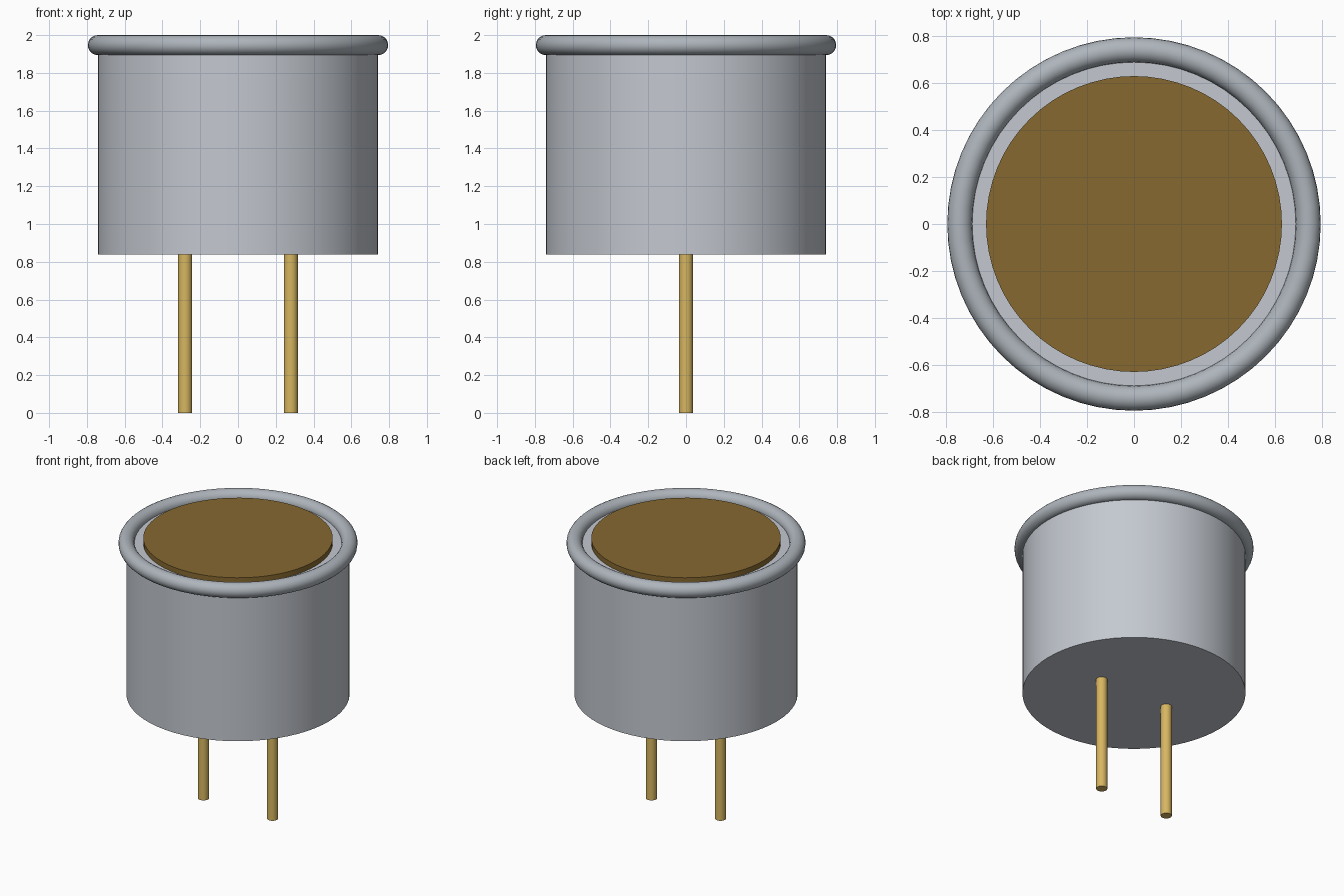
import bpy, math

if "Cube" in bpy.data.objects:
    bpy.data.objects.remove(bpy.data.objects["Cube"])

def colour(name, rgb):
    m = bpy.data.materials.new(name)
    m.diffuse_color = (*rgb, 1)
    m.use_nodes = True
    m.node_tree.nodes["Principled BSDF"].inputs["Base Color"].default_value = m.diffuse_color
    return m

def finish(name, mat=None):
    ob = bpy.context.object
    ob.name = name
    bpy.ops.object.shade_smooth_by_angle(angle=math.radians(35))
    if mat:
        ob.data.materials.append(mat)
    return ob

def cylinder(name, r, z0, z1, x=0, sides=64, mat=None):
    bpy.ops.mesh.primitive_cylinder_add(vertices=sides, radius=r, depth=z1 - z0,
                                        location=(x, 0, (z0 + z1) / 2))
    return finish(name, mat)

steel = colour("steel", (0.42, 0.46, 0.50))
case_grey = colour("case_grey", (0.55, 0.58, 0.63))
brass = colour("brass", (0.68, 0.47, 0.12))
bronze = colour("bronze", (0.24, 0.14, 0.03))

# Cylindrical can with flat ends
cylinder("can_body", 0.742, 0.838, 1.947, mat=case_grey)

# Rolled rim around the top edge
bpy.ops.mesh.primitive_torus_add(major_segments=64, minor_segments=20,
                                 major_radius=0.742, minor_radius=0.053,
                                 location=(0, 0, 1.947))
finish("top_rim", steel)

# Raised disc on the top face
cylinder("top_disc", 0.63, 1.93, 1.985, mat=bronze)

# Two contact pins
for side, x in (("left", -0.28), ("right", 0.28)):
    cylinder(side + "_pin", 0.037, 0, 0.85, x, 24, brass)
